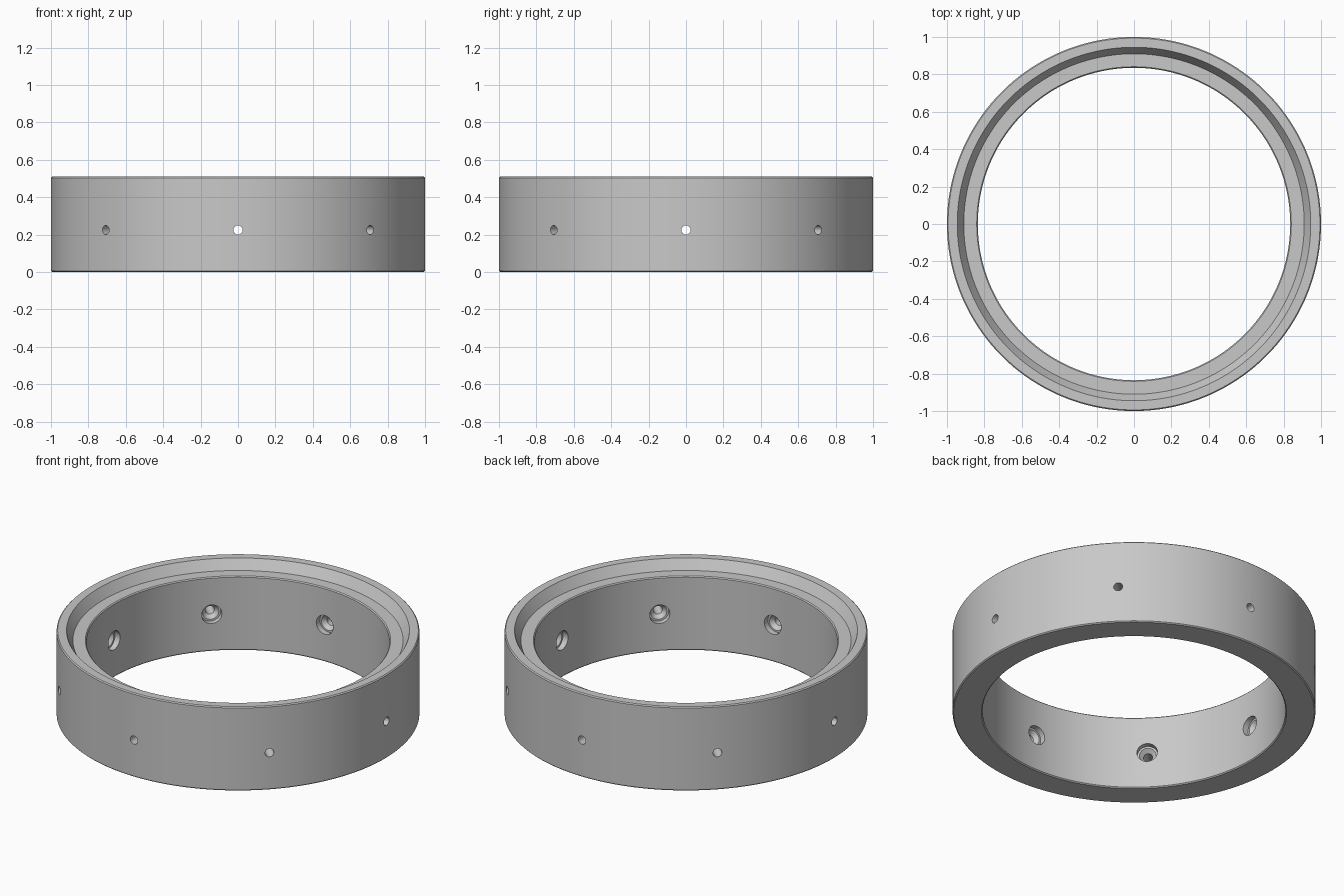
import bpy
import bmesh
from math import tau, radians
from mathutils import Matrix, Vector

if "Cube" in bpy.data.objects:
    bpy.data.objects.remove(bpy.data.objects["Cube"])

HEIGHT = 0.51
BORE = 0.835
LEDGE = HEIGHT - 0.06
HOLE_Z = 0.225
HOLES = 8

grey = bpy.data.materials.new("light grey")
grey.use_nodes = True
colour = (0.58, 0.58, 0.58, 1)
grey.diffuse_color = colour
grey.node_tree.nodes["Principled BSDF"].inputs["Base Color"].default_value = colour


def revolve(bm, profile, steps, matrix=Matrix()):
    """Turn a closed (radius, height) profile about z, then place it."""
    rings = []
    for i in range(steps):
        turn = matrix @ Matrix.Rotation(tau * i / steps, 4, "Z")
        rings.append([bm.verts.new(turn @ Vector((r, 0, z))) for r, z in profile])
    n = len(profile)
    for i, ring in enumerate(rings):
        after = rings[(i + 1) % steps]
        for j in range(n):
            k = (j + 1) % n
            bm.faces.new((ring[j], after[j], after[k], ring[k]))


def make_object(name, bm):
    bmesh.ops.remove_doubles(bm, verts=bm.verts, dist=1e-5)
    bmesh.ops.dissolve_degenerate(bm, edges=bm.edges, dist=1e-6)
    bmesh.ops.recalc_face_normals(bm, faces=bm.faces)
    mesh = bpy.data.meshes.new(name)
    bm.to_mesh(mesh)
    bm.free()
    mesh.materials.append(grey)
    obj = bpy.data.objects.new(name, mesh)
    bpy.context.collection.objects.link(obj)
    return obj


# Ring wall with raised outer lip, sloped step and inner ledge
c = 0.006
bm = bmesh.new()
revolve(bm, [
    (BORE + c, 0), (1 - c, 0), (1, c),
    (1, HEIGHT - c), (1 - c, HEIGHT),
    (0.945, HEIGHT), (0.91, LEDGE),
    (BORE + c, LEDGE), (BORE, LEDGE - c), (BORE, c),
], 180)
ring = make_object("ring", bm)

# Stepped screw holes, wide on the inside
screw_profile = [(0, 0.7), (0.057, 0.7), (0.057, 0.868), (0.046, 0.868),
                 (0.025, 0.892), (0.025, 1.1), (0, 1.1)]
bm = bmesh.new()
for i in range(HOLES):
    place = (Matrix.Translation((0, 0, HOLE_Z))
             @ Matrix.Rotation(tau * i / HOLES, 4, "Z")
             @ Matrix.Rotation(radians(90), 4, "Y"))
    revolve(bm, screw_profile, 24, place)
cutter = make_object("screw_hole_cutter", bm)
cutter.hide_render = True

cut = ring.modifiers.new("screw_holes", "BOOLEAN")
cut.operation = "DIFFERENCE"
cut.solver = "EXACT"
cut.object = cutter

# Bake the holes into the ring and drop the cutter
graph = bpy.context.evaluated_depsgraph_get()
baked = bpy.data.meshes.new_from_object(ring.evaluated_get(graph))
ring.modifiers.clear()
ring.data = baked
bpy.data.objects.remove(cutter)

for obj in bpy.context.selected_objects:
    obj.select_set(False)
ring.select_set(True)
bpy.context.view_layer.objects.active = ring
bpy.ops.object.shade_smooth_by_angle(angle=radians(25))
